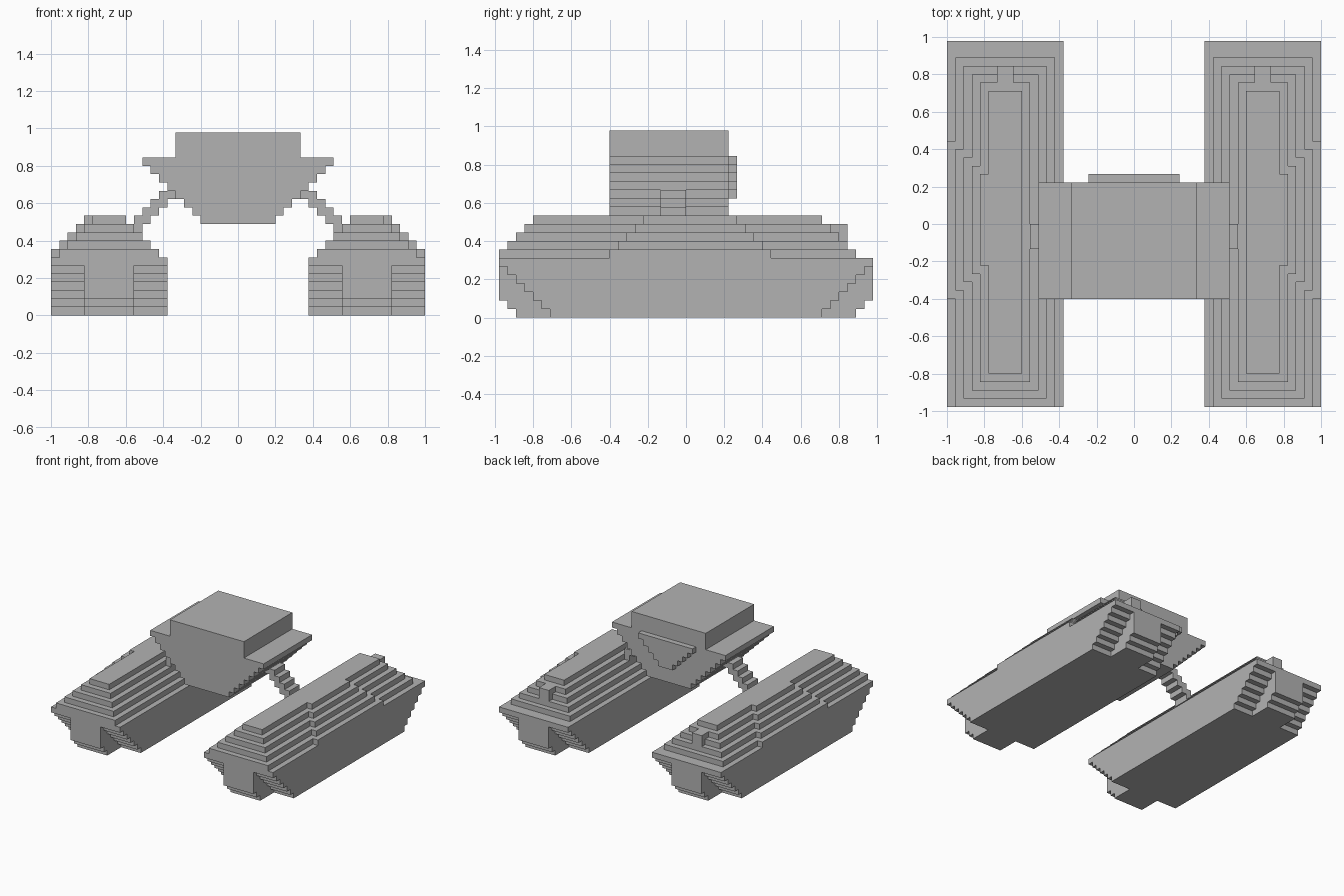
import bpy, bmesh
from mathutils import Vector

if "Cube" in bpy.data.objects:
    bpy.data.objects.remove(bpy.data.objects["Cube"], do_unlink=True)

U = 2 / 45      # size of one building block
HALF = 22.5     # half the width in blocks

grey = bpy.data.materials.new("light grey")
grey.use_nodes = True
grey.diffuse_color = (0.45, 0.45, 0.45, 1)
grey.node_tree.nodes["Principled BSDF"].inputs["Base Color"].default_value = (0.45, 0.45, 0.45, 1)

parts = {}


def block(part, x, y, z):
    """Fill a box of blocks, given (low, high) ranges in block units."""
    cells = parts.setdefault(part, set())
    for i in range(int(x[0] + HALF), int(x[1] + HALF)):
        for j in range(*y):
            for k in range(*z):
                cells.add((i, j, k))


def mirror(source, target):
    parts[target] = {(int(2 * HALF) - 1 - i, j, k) for i, j, k in parts[source]}


def build(name, cells, solid):
    """Make the outer skin of a set of cells, joining coplanar faces."""
    bm = bmesh.new()
    verts = {}

    def vert(p):
        if p not in verts:
            verts[p] = bm.verts.new(((p[0] - HALF) * U, p[1] * U, p[2] * U))
        return verts[p]

    for cell in sorted(cells):
        for axis in range(3):
            for side in (0, 1):
                near = list(cell)
                near[axis] += 2 * side - 1
                if tuple(near) in solid:
                    continue
                corners = []
                for a, b in ((0, 0), (1, 0), (1, 1), (0, 1)):
                    p = list(cell)
                    p[axis] += side
                    p[(axis + 1) % 3] += a
                    p[(axis + 2) % 3] += b
                    corners.append(vert(tuple(p)))
                bm.faces.new(corners if side else corners[::-1])
    bmesh.ops.dissolve_limit(bm, angle_limit=0.01, verts=bm.verts[:], edges=bm.edges[:])
    mesh = bpy.data.meshes.new(name)
    bm.to_mesh(mesh)
    bm.free()
    mesh.materials.append(grey)
    bpy.context.collection.objects.link(bpy.data.objects.new(name, mesh))


# Lower hull: a long keel with stepped flanks on both sides
for k in range(7):
    keel = min(20 + k, 22)
    block("left_hull", (12.5, 18.5), (-keel, keel), (k, k + 1))
    block("left_hull", (8.5, 22.5), (-16 - k, 16 + k), (k, k + 1))

# Terraced deck with a bulge on the outer side
for k in range(5):
    level = (7 + k, 8 + k)
    block("left_hull", (9.5 + k, 21.5 - k), (k - 22, 20 - k), level)
    block("left_hull", (21.5 - k, 22.5 - k), (k - 9, 10 - k), level)

# Small post at the rear of the deck
block("left_post", (14.5, 16.5), (17, 19), (9, 11))

# Stepped strut from hull to cabin
for k in range(5):
    block("left_strut", (11.5 - k, 13.5 - k), (-3, 0), (10 + k, 11 + k))

for part in ("hull", "post", "strut"):
    mirror("left_" + part, "right_" + part)

# Cabin: flares outward layer by layer, with a narrower roof block
for k in range(8):
    block("cabin", (-4.5 - k, 4.5 + k), (-9, 5), (11 + k, 12 + k))
block("cabin_roof", (-7.5, 7.5), (-9, 5), (19, 22))

# Stepped wedge plate on the back of the cabin
for k in range(5):
    block("back_plate", (-1.5 - k, 1.5 + k), (5, 6), (14 + k, 15 + k))

solid = set().union(*parts.values())
for name, cells in parts.items():
    build(name, cells, solid)
